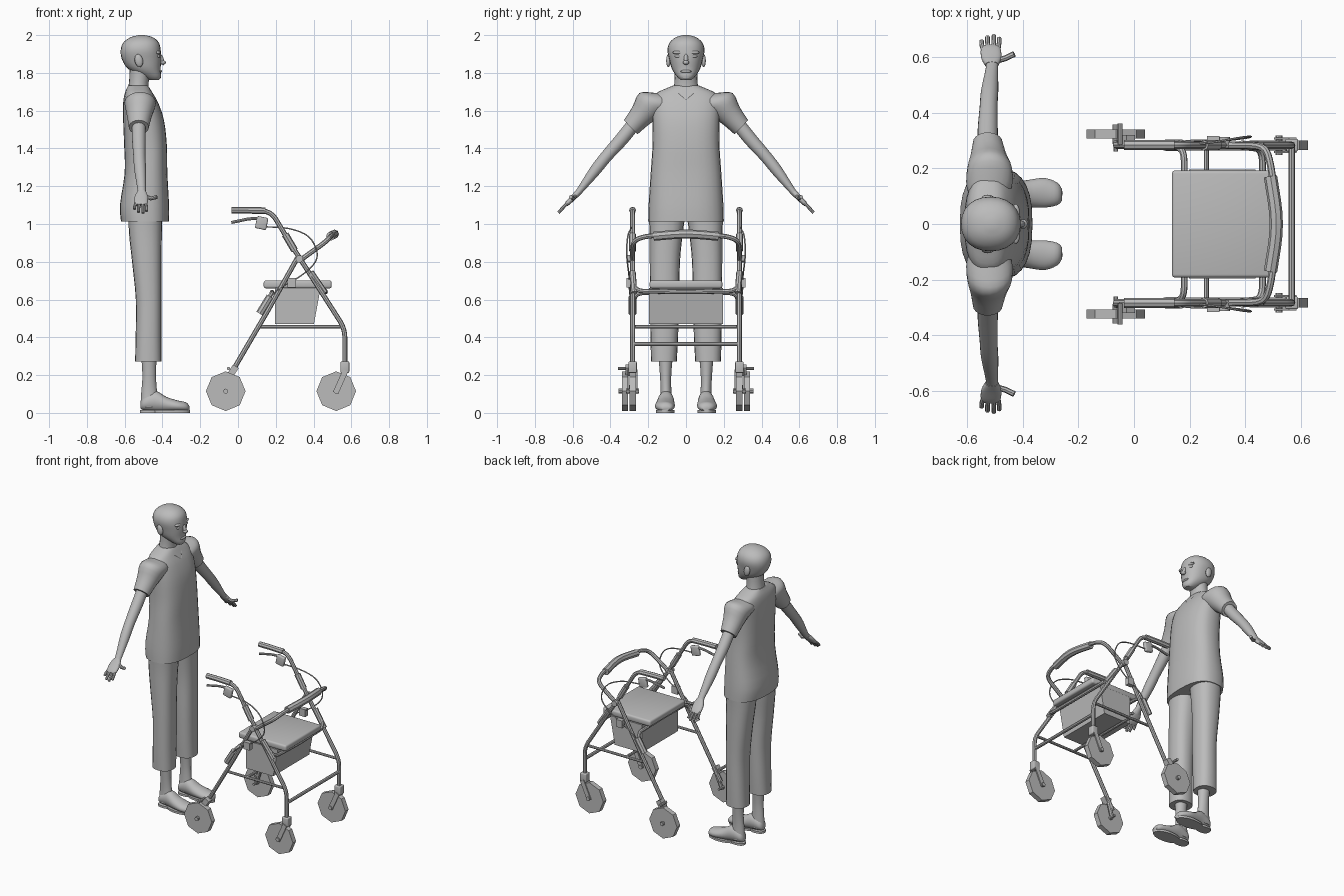
import bpy, bmesh, math
from mathutils import Vector, Matrix

if "Cube" in bpy.data.objects:
    bpy.data.objects.remove(bpy.data.objects["Cube"])

grey = bpy.data.materials.new("plain_grey")
grey.diffuse_color = (0.5, 0.5, 0.5, 1)
grey.use_nodes = True
grey.node_tree.nodes["Principled BSDF"].inputs["Base Color"].default_value = grey.diffuse_color
X, Y, Z = Vector((1, 0, 0)), Vector((0, 1, 0)), Vector((0, 0, 1))


def finish(ob, angle=40):
    ob.data.materials.clear()
    ob.data.materials.append(grey)
    bpy.ops.object.select_all(action='DESELECT')
    ob.select_set(True)
    bpy.context.view_layer.objects.active = ob
    if ob.type == 'CURVE':
        bpy.ops.object.convert(target='MESH')
    bpy.ops.object.shade_smooth_by_angle(angle=math.radians(angle))
    return bpy.context.object


def from_bmesh(name, bm, angle=40):
    bmesh.ops.recalc_face_normals(bm, faces=bm.faces[:])
    me = bpy.data.meshes.new(name)
    bm.to_mesh(me)
    bm.free()
    ob = bpy.data.objects.new(name, me)
    bpy.context.collection.objects.link(ob)
    return finish(ob, angle)


def smooth_rows(rows, n):
    """Catmull-Rom refinement of the section table."""
    out = []
    for i in range(len(rows) - 1):
        p = [rows[max(0, min(len(rows) - 1, i + k))] for k in (-1, 0, 1, 2)]
        for j in range(n):
            t = j / n
            out.append([0.5 * (2 * b + (c - a) * t + (2 * a - 5 * b + 4 * c - d) * t * t
                               + (3 * b - a - 3 * c + d) * t ** 3) for a, b, c, d in zip(*p)])
    return out + [list(rows[-1])]


def loft(name, rows, u=X, v=Y, power=2.0, sides=20, n=3):
    """rows: x, y, z, radius along u, radius along v"""
    bm, rings = bmesh.new(), []
    for x, y, z, ru, rv in smooth_rows(rows, n):
        ring = []
        for i in range(sides):
            a = 2 * math.pi * i / sides
            c, s = math.cos(a), math.sin(a)
            cu = math.copysign(abs(c) ** (2 / power), c) * ru
            sv = math.copysign(abs(s) ** (2 / power), s) * rv
            ring.append(bm.verts.new(Vector((x, y, z)) + u * cu + v * sv))
        rings.append(ring)
    for a, b in zip(rings, rings[1:]):
        for i in range(sides):
            j = (i + 1) % sides
            bm.faces.new((a[i], a[j], b[j], b[i]))
    bm.faces.new(rings[0])
    bm.faces.new(rings[-1])
    return from_bmesh(name, bm)


def tube(name, pts, r, bend=0.0, res=2):
    """Round tube through points; corners are cut back by 'bend' and rounded."""
    pts = [Vector(p) for p in pts]
    path = [pts[0]]
    for a, b, c in zip(pts, pts[1:], pts[2:]):
        if bend:
            p = b + (a - b).normalized() * min(bend, (a - b).length * .48)
            q = b + (c - b).normalized() * min(bend, (c - b).length * .48)
            path += [p * (1 - t) ** 2 + b * 2 * t * (1 - t) + q * t * t for t in (0, .25, .5, .75, 1)]
        else:
            path.append(b)
    path.append(pts[-1])
    cu = bpy.data.curves.new(name, 'CURVE')
    cu.dimensions, cu.bevel_depth, cu.bevel_resolution, cu.use_fill_caps = '3D', r, res, True
    sp = cu.splines.new('POLY')
    sp.points.add(len(path) - 1)
    for p, co in zip(sp.points, path):
        p.co = (*co, 1)
    ob = bpy.data.objects.new(name, cu)
    bpy.context.collection.objects.link(ob)
    return finish(ob)


def box(name, c, size, rot=0.0, bevel=0.0, taper=None):
    bm = bmesh.new()
    bmesh.ops.create_cube(bm, size=1, matrix=Matrix.Diagonal((*size, 1)))
    if taper:
        for w in bm.verts:
            if w.co.z < 0 and w.co.x > 0:
                w.co.x -= taper
    if bevel:
        bmesh.ops.bevel(bm, geom=bm.edges[:], offset=bevel, segments=3, affect='EDGES', profile=.5)
    bm.transform(Matrix.Translation(c) @ Matrix.Rotation(rot, 4, 'Y'))
    return from_bmesh(name, bm)


def ball(name, c, size, rot=0.0):
    bm = bmesh.new()
    bmesh.ops.create_uvsphere(bm, u_segments=12, v_segments=8, radius=1)
    bm.transform(Matrix.Translation(c) @ Matrix.Rotation(rot, 4, 'Y') @ Matrix.Diagonal((*size, 1)))
    return from_bmesh(name, bm, 60)


def disc(name, c, r, width, sides):
    bm = bmesh.new()
    bmesh.ops.create_cone(bm, cap_ends=True, segments=sides, radius1=r, radius2=r, depth=width)
    bm.transform(Matrix.Translation(c) @ Matrix.Rotation(math.pi / 2, 4, 'X'))
    return from_bmesh(name, bm, 30)


# ---- person: shirt, neck, head
loft("shirt", [(-.492, 0, 1.012, .127, .2), (-.495, 0, 1.1, .13, .198), (-.487, 0, 1.27, .113, .187),
               (-.49, 0, 1.42, .113, .177), (-.5, 0, 1.55, .108, .178), (-.515, 0, 1.64, .093, .18),
               (-.525, 0, 1.69, .075, .16), (-.528, 0, 1.72, .06, .1), (-.53, 0, 1.732, .052, .07)], power=2.6, sides=28)
tube("neckline", [(-.5, -.074, 1.722), (-.455, -.04, 1.69), (-.434, 0, 1.655), (-.455, .04, 1.69), (-.5, .074, 1.722)], .005, .01)
loft("neck", [(-.53, 0, 1.68, .06, .075), (-.525, 0, 1.75, .052, .061), (-.515, 0, 1.84, .058, .06)])
loft("head", [(-.445, 0, 1.763, .027, .028), (-.458, 0, 1.78, .05, .047), (-.495, 0, 1.82, .085, .074),
              (-.51, 0, 1.87, .104, .088), (-.515, 0, 1.92, .106, .098), (-.513, 0, 1.96, .094, .087),
              (-.51, 0, 1.988, .06, .055), (-.51, 0, 2.0, .015, .015)], power=2.2, sides=24)
ball("nose", (-.405, 0, 1.872), (.012, .012, .034), -.35)
ball("nose_tip", (-.398, 0, 1.855), (.016, .017, .012))
ball("mouth", (-.414, 0, 1.808), (.012, .03, .008))
ball("chin", (-.428, 0, 1.778), (.02, .03, .016))

for s in (-1, 1):
    ball("brow", (-.424, s * .04, 1.908), (.014, .032, .01))
    ball("eye", (-.422, s * .04, 1.888), (.01, .02, .009))
    ball("ear", (-.525, s * .093, 1.865), (.022, .012, .035), -.2)
    # sleeves, arms and hands
    perp = Vector((0, s * .69, .72))
    loft("sleeve", [(-.525, s * .08, 1.665, .05, .03), (-.52, s * .13, 1.645, .08, .07), (-.518, s * .19, 1.632, .082, .084),
                    (-.522, s * .24, 1.573, .066, .064), (-.525, s * .293, 1.512, .053, .052)], X, perp)
    perp = Vector((0, s * .78, .62))
    loft("arm", [(-.525, s * .26, 1.55, .036, .036), (-.525, s * .34, 1.45, .036, .036), (-.522, s * .42, 1.36, .032, .032),
                 (-.518, s * .48, 1.285, .031, .03), (-.51, s * .56, 1.18, .022, .018), (-.51, s * .585, 1.15, .025, .016)], X, perp)
    loft("palm", [(-.51, s * .57, 1.17, .023, .016), (-.512, s * .595, 1.142, .036, .015),
                  (-.514, s * .625, 1.112, .036, .013), (-.514, s * .637, 1.1, .03, .009)], X, perp, 2.5)
    for k, (x, dx, l) in enumerate([(-.541, -.006, .028), (-.523, -.003, .043), (-.505, .002, .047), (-.488, .004, .038)]):
        tube("finger", [(x, s * .625, 1.112), (x + dx, s * (.628 + l * .6), 1.11 - l * .6), (x + dx, s * (.628 + l), 1.11 - l * 1.08)], .0085)
    tube("thumb", [(-.495, s * .585, 1.15), (-.462, s * .595, 1.135), (-.43, s * .61, 1.143)], .0105)
    # trousers, ankles and feet
    loft("trouser_leg", [(-.49, s * .1, 1.06, .09, .098), (-.49, s * .105, .95, .087, .088), (-.483, s * .112, .8, .078, .08),
                         (-.473, s * .113, .6, .068, .077), (-.474, s * .115, .4, .068, .073),
                         (-.475, s * .117, .272, .07, .068)], power=2.4)
    loft("ankle", [(-.472, s * .108, .32, .042, .04), (-.47, s * .108, .2, .036, .03),
                   (-.47, s * .106, .11, .042, .029), (-.465, s * .106, .03, .052, .035)])
    loft("foot", [(-.515, s * .105, .035, .012, .014), (-.5, s * .105, .05, .035, .034), (-.44, s * .106, .062, .055, .042),
                  (-.38, s * .109, .045, .04, .049), (-.32, s * .112, .036, .03, .053), (-.275, s * .108, .031, .025, .04),
                  (-.258, s * .104, .025, .012, .02)], Z, Y)
    loft("sole", [(-.47, s * .106, 0, .05, .036), (-.47, s * .106, .014, .05, .036)], power=2.5, n=1)
    loft("sole_front", [(-.355, s * .11, 0, .1, .05), (-.355, s * .11, .014, .1, .05)], n=1)

    # ---- walker side frames
    y = s * .283
    tube("front_leg", [(-.03, y, 1.072), (.175, y, 1.068), (.275, y, .9), (.566, y, .445), (.566, y, .25)], .013, .05)
    tube("hand_grip", [(-.035, y, 1.073), (.05, y, 1.073), (.145, y, 1.07)], .018)
    tube("rear_leg", [(-.065, y, .16), (.16, y, .545), (.32, y, .83)], .013)
    tube("rear_sleeve", [(.115, s * .283, .525), (.17, s * .283, .615)], .021)
    tube("front_sleeve", [(.385, s * .283, .745), (.46, s * .275, .635)], .017)
    tube("side_rail", [(.105, s * .272, .455), (.55, s * .272, .455)], .009)
    tube("frame_clamp", [(.25, y, .945), (.3, y, .86)], .019)
    box("seat_bracket", (.285, s * .3, .69), (.045, .03, .05))
    disc("frame_pivot", (.325, s * .292, .815), .02, .04, 12)
    # brakes
    box("brake_body", (.125, y, 1.005), (.06, .025, .065), .2, .008)
    tube("brake_lever", [(.13, y, 1.03), (.06, y, 1.028), (-.035, y, 1.008)], .008, .02)
    tube("brake_cable", [(.15, y, .985), (.27, s * .29, .98), (.38, s * .31, .94), (.425, s * .315, .85), (.41, s * .31, .79),
                         (.33, s * .3, .72), (.2, s * .3, .65), (.15, s * .29, .58)], .004, .06, 1)
    tube("brake_pedal", [(-.05, s * .285, .235), (-.05, s * .36, .235)], .009)
    box("brake_shoe", (-.025, s * .3, .225), (.05, .04, .035), -1)
    # wheels and forks
    for n, cx, cy in (("rear", -.065, .323), ("front", .52, .283)):
        disc(n + "_wheel", (cx, s * cy, .115), .105, .034, 8)
        disc(n + "_hub", (cx, s * cy, .115), .013, .07, 10)
    tube("rear_axle", [(-.065, s * .26, .115), (-.065, s * .345, .115)], .008)
    tube("rear_fork", [(-.03, y, .215), (-.065, s * .29, .115)], .013)
    box("caster_block", (.566, y, .242), (.046, .045, .06), 0, .006)
    for d in (-.024, .024):
        box("caster_fork", (.543, y + d, .165), (.03, .007, .13), .42)

# ---- walker cross members
def u_bar(name, ends, mid, r, bend):
    a = [(x, -y, z) for x, y, z in ends]
    b = [(x, y, z) for x, y, z in reversed(ends)]
    return tube(name, a + [mid] + b, r, bend)


u_bar("backrest_bar", [(.325, .283, .805), (.47, .28, .91), (.49, .22, .935)], (.52, 0, .95), .013, .05)
u_bar("backrest_pad", [(.49, .17, .935)], (.517, 0, .95), .024, .12)
u_bar("front_seat_rail", [(.385, .283, .745), (.46, .272, .645)], (.465, 0, .64), .012, .05)
u_bar("rear_seat_rail", [(.14, .283, .57), (.18, .265, .635)], (.18, 0, .64), .012, .04)
tube("front_cross_bar", [(.566, -.283, .365), (.566, .283, .365)], .011)
tube("lower_cross_bar", [(.26, -.272, .455), (.26, .272, .455)], .009)

# seat cushion and basket
box("seat", (.316, 0, .68), (.36, .385, .042), 0, .012)
box("basket", (.317, 0, .565), (.24, .39, .19), 0, 0, .035)
